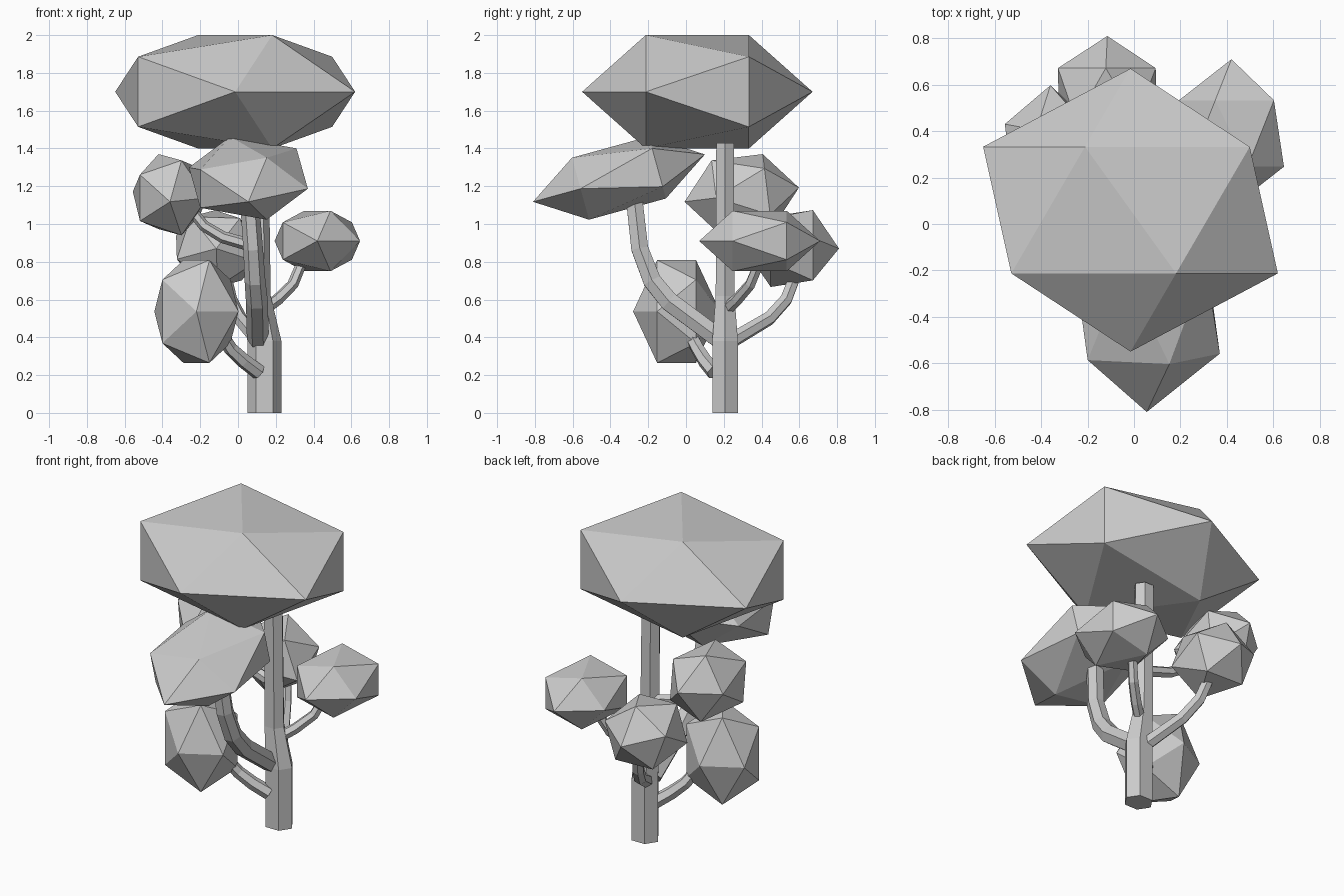
import bpy, bmesh, math
from mathutils import Matrix, Vector, Euler

if "Cube" in bpy.data.objects:
    bpy.data.objects.remove(bpy.data.objects["Cube"])


def make_object(name, bm):
    bmesh.ops.recalc_face_normals(bm, faces=bm.faces)
    mesh = bpy.data.meshes.new(name)
    bm.to_mesh(mesh)
    bm.free()
    obj = bpy.data.objects.new(name, mesh)
    bpy.context.collection.objects.link(obj)
    return obj


def foliage(name, centre, size, tilt=(0, 0, 0)):
    """Icosahedron with its poles along y, stretched, tilted and placed."""
    bm = bmesh.new()
    bmesh.ops.create_icosphere(bm, subdivisions=1, radius=1)
    turn = Euler([math.radians(a) for a in tilt]).to_matrix().to_4x4()
    bm.transform(Matrix.Translation(centre) @ turn
                 @ Matrix.Diagonal((*size, 1)) @ Matrix.Rotation(math.pi / 2, 4, 'X'))
    return make_object(name, bm)


def limb(name, points, radii, sides=6, squash=1.0, flat=False):
    """Faceted tube along a path, with capped ends."""
    bm = bmesh.new()
    pts = [Vector(p) for p in points]
    rings = []
    for i, p in enumerate(pts):
        d = pts[min(i + 1, len(pts) - 1)] - pts[max(i - 1, 0)]
        q = Vector((0, 0, 1)).rotation_difference(d)
        ring = []
        for k in range(sides):
            a = 2 * math.pi * k / sides
            v = Vector((math.cos(a), math.sin(a) * squash, 0)) * radii[i]
            ring.append(bm.verts.new(p + (v if flat else q @ v)))
        rings.append(ring)
    for a, b in zip(rings, rings[1:]):
        for k in range(sides):
            n = (k + 1) % sides
            bm.faces.new((a[k], a[n], b[n], b[k]))
    bm.faces.new(rings[0][::-1])
    bm.faces.new(rings[-1])
    return make_object(name, bm)


# Trunk
limb("trunk",
     [(.14, .207, 0), (.14, .207, .38), (.107, .207, .62), (.10, .207, 1.43)],
     [.09, .09, .066, .062], squash=.87, flat=True)

# Branches
limb("front_branch",
     [(.105, .18, .39), (.10, -.09, .59), (.09, -.18, .70), (.08, -.245, .87), (.06, -.275, 1.14)],
     [.058, .058, .055, .052, .05])
limb("right_branch",
     [(.14, .215, .55), (.21, .27, .60), (.29, .34, .68), (.34, .39, .80)],
     [.034, .032, .03, .028])
limb("back_branch",
     [(.12, .22, .37), (.01, .44, .50), (-.04, .53, .60), (-.07, .58, .73)],
     [.042, .038, .036, .034])
limb("low_left_branch",
     [(.11, .15, .215), (.03, .10, .275), (-.04, .06, .34), (-.09, .02, .42)],
     [.042, .04, .037, .035])
limb("upper_left_branch",
     [(.06, .21, .89), (-.08, .22, .93), (-.18, .23, .99), (-.26, .245, 1.09)],
     [.034, .032, .03, .028])

# Foliage clumps
foliage("crown_foliage", (-.015, .06, 1.70), (.71, .61, .353))
foliage("front_foliage", (.055, -.355, 1.243), (.352, .472, .2), (15.4, 0, 0))
foliage("right_foliage", (.42, .39, .91), (.253, .32, .188))
foliage("low_left_foliage", (-.22, -.05, .537), (.249, .23, .32))
foliage("upper_left_foliage", (-.36, .295, 1.155), (.22, .305, .235), (7, 0, 0))
foliage("back_foliage", (-.115, .56, .87), (.25, .25, .225), (0, 18, 0))
